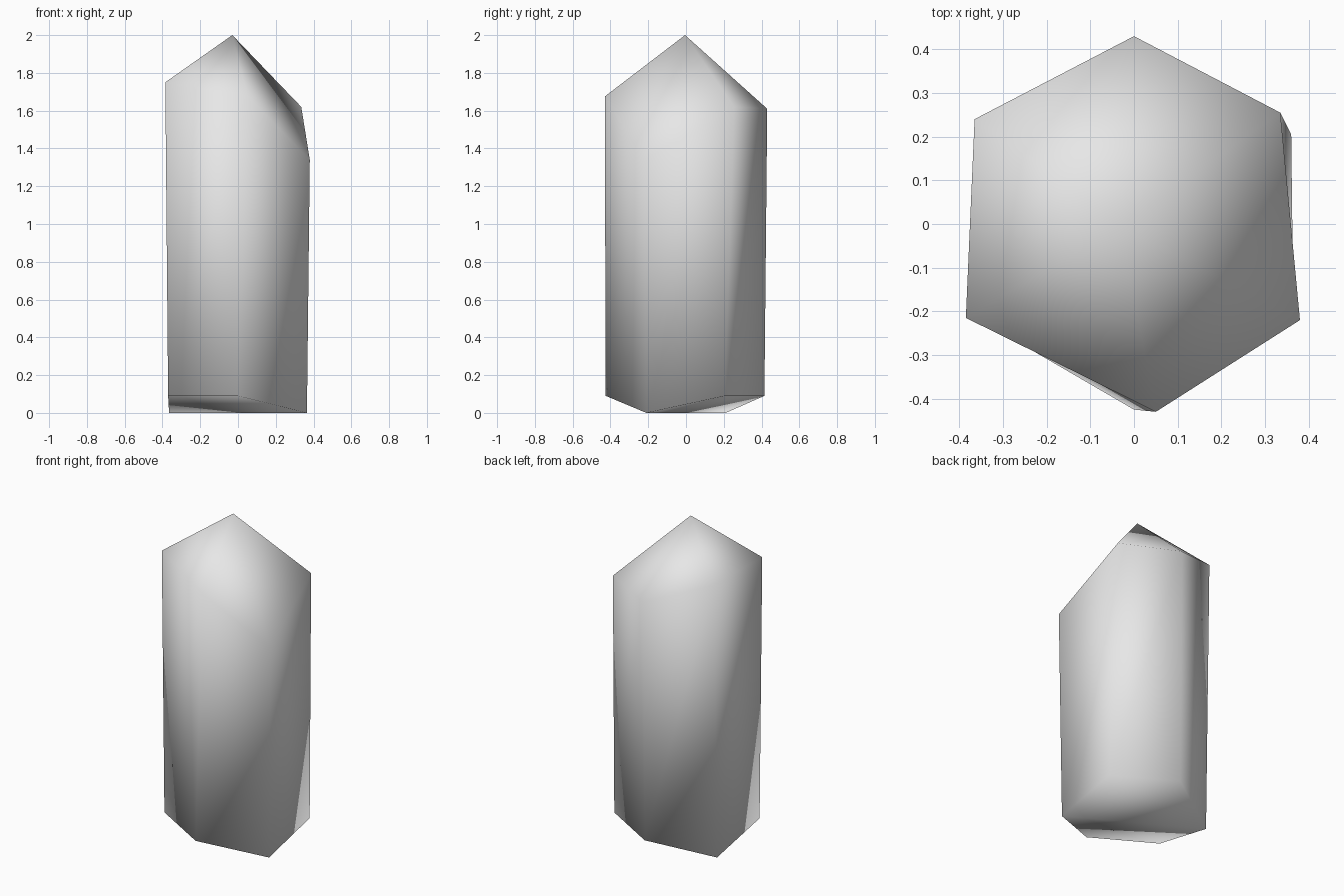
import bpy
import bmesh

old = bpy.data.objects.get("Cube")
if old:
    bpy.data.objects.remove(old, do_unlink=True)

# Plain grey stone
stone = bpy.data.materials.new("pale_grey_stone")
stone.use_nodes = True
grey = (0.8, 0.8, 0.8, 1.0)
stone.diffuse_color = grey
stone.node_tree.nodes["Principled BSDF"].inputs["Base Color"].default_value = grey

# Six corners, anticlockwise from the front: uneven rim above, shallow keel below
rim = [(0.05, -0.43, 1.675), (0.38, -0.22, 1.34), (0.335, 0.255, 1.62),
       (0, 0.43, 1.61), (-0.365, 0.24, 1.74), (-0.385, -0.215, 1.75)]
foot = [(0, -0.425, 0.09), (0.365, -0.21, 0), (0.36, 0.205, 0.09),
        (0, 0.415, 0.09), (-0.365, 0.21, 0), (-0.37, -0.21, 0.09)]

bm = bmesh.new()
top = [bm.verts.new(p) for p in rim]
base = [bm.verts.new(p) for p in foot]
apex = bm.verts.new((-0.03, -0.005, 2))

# Long sides and pointed cap
for i in range(6):
    j = (i + 1) % 6
    bm.faces.new((base[i], base[j], top[j], top[i]))
    bm.faces.new((top[i], top[j], apex))

# Two sloping facets underneath that meet along the keel
for a in (1, 4):
    bm.faces.new([base[(a + k) % 6] for k in (3, 2, 1, 0)])

bmesh.ops.recalc_face_normals(bm, faces=bm.faces)
for face in bm.faces:
    face.smooth = True

mesh = bpy.data.meshes.new("crystal")
bm.to_mesh(mesh)
bm.free()
mesh.materials.append(stone)
crystal = bpy.data.objects.new("crystal", mesh)
bpy.context.collection.objects.link(crystal)
